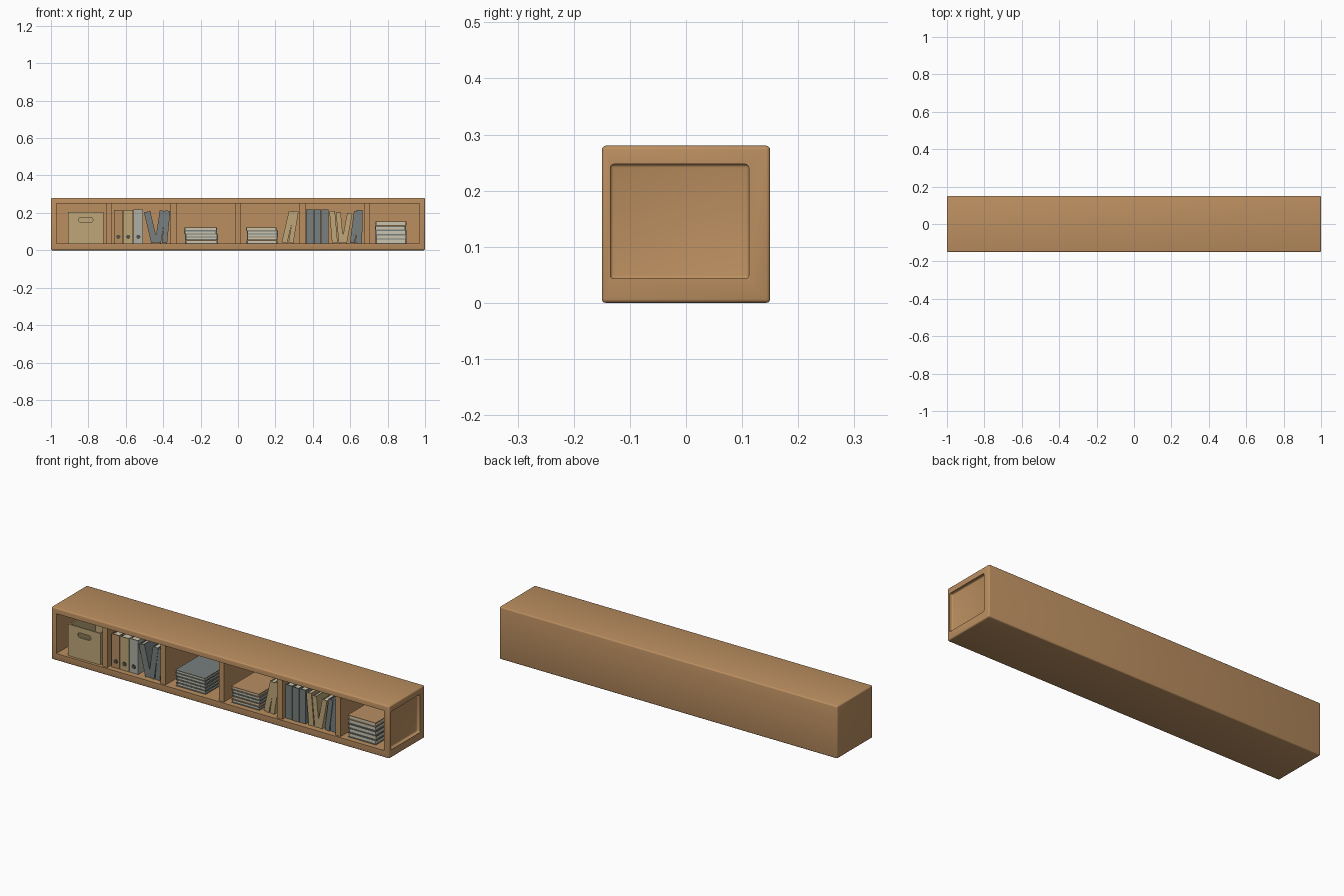
import bpy, bmesh, math, random
from mathutils import Matrix, Vector

if "Cube" in bpy.data.objects:
    bpy.data.objects.remove(bpy.data.objects["Cube"])

random.seed(4)
FLOOR = 0.037          # height of the compartment floor
FRONT = -0.122         # front face of the books


def material(name, col):
    m = bpy.data.materials.new(name)
    m.diffuse_color = (*col, 1)
    m.use_nodes = True
    m.node_tree.nodes["Principled BSDF"].inputs["Base Color"].default_value = m.diffuse_color
    return m


WOOD = material("warm wood", (0.50, 0.275, 0.118))
TAN = material("tan cover", (0.47, 0.27, 0.12))
BEIGE = material("beige card", (0.52, 0.385, 0.19))
GREY = material("grey cover", (0.185, 0.215, 0.21))
PALE = material("pale grey cover", (0.42, 0.43, 0.37))
PAGE = material("paper", (0.60, 0.56, 0.42))
DARK = material("dark metal", (0.09, 0.08, 0.065))


def add_box(bm, lo, hi, mat=0):
    geo = bmesh.ops.create_cube(bm, size=1)
    lo, hi = Vector(lo), Vector(hi)
    for v in geo["verts"]:
        v.co = Vector([(lo[i] + hi[i]) / 2 + v.co[i] * (hi[i] - lo[i]) for i in range(3)])
    for f in {f for v in geo["verts"] for f in v.link_faces}:
        f.material_index = mat
    return geo["verts"]


def finish(name, bm, mats):
    me = bpy.data.meshes.new(name)
    bm.to_mesh(me)
    bm.free()
    ob = bpy.data.objects.new(name, me)
    bpy.context.collection.objects.link(ob)
    for m in mats:
        me.materials.append(m)
    return ob


def box(name, lo, hi, mat, bevel=0.0):
    bm = bmesh.new()
    add_box(bm, lo, hi)
    if bevel:
        bmesh.ops.bevel(bm, geom=bm.edges[:], offset=bevel, segments=3,
                        profile=0.5, affect='EDGES')
    return finish(name, bm, [mat])


def cut(ob, cutter):
    cutter.hide_render = True
    mod = ob.modifiers.new("cut", 'BOOLEAN')
    mod.object, mod.operation, mod.solver = cutter, 'DIFFERENCE', 'EXACT'
    bpy.context.view_layer.objects.active = ob
    bpy.ops.object.modifier_apply(modifier=mod.name)
    bpy.data.objects.remove(cutter)


def smooth(ob):
    bpy.ops.object.select_all(action='DESELECT')
    ob.select_set(True)
    bpy.context.view_layer.objects.active = ob
    bpy.ops.object.shade_smooth_by_angle(angle=math.radians(35))


# case: rounded block with one long cavity and a recessed right end
case = box("case", (-1, -0.15, 0), (1, 0.15, 0.28), WOOD, 0.007)
cut(case, box("cavity_cutter", (-0.97, -0.3, FLOOR), (0.97, 0.125, 0.25), WOOD))
cut(case, box("end_cutter", (0.982, -0.135, 0.043), (1.2, 0.112, 0.247), WOOD, 0.006))
smooth(case)

# dividers, set slightly back from the front
for i in range(-2, 3):
    x = i * 0.345
    box(f"divider_{i + 3}", (x - 0.015, -0.14, FLOOR - 0.002), (x + 0.015, 0.127, 0.252), WOOD)

# storage box, open on top, with a slotted handle
crate = box("storage_box", (-0.91, -0.135, FLOOR), (-0.72, 0.09, 0.205), BEIGE)
cut(crate, box("inside_cutter", (-0.902, -0.127, FLOOR + 0.008), (-0.728, 0.082, 0.3), BEIGE))
bm = bmesh.new()
ring = []
for k in range(24):
    a = math.tau * (k + 0.5) / 24
    side = 0.026 if math.cos(a) > 0 else -0.026
    ring.append(bm.verts.new((-0.815 + side + 0.013 * math.cos(a), -0.16,
                              0.163 + 0.013 * math.sin(a))))
face = bm.faces.new(ring)
ext = bmesh.ops.extrude_face_region(bm, geom=[face])
bmesh.ops.translate(bm, vec=(0, 0.05, 0),
                    verts=[g for g in ext["geom"] if isinstance(g, bmesh.types.BMVert)])
bmesh.ops.recalc_face_normals(bm, faces=bm.faces[:])
cut(crate, finish("handle_cutter", bm, [BEIGE]))


def book(name, xb, xt, w, h, mat, ring=False):
    """Upright or leaning book: bottom centre xb, top centre xt."""
    d, t = 0.19, 0.004
    bm = bmesh.new()
    add_box(bm, (-w / 2, 0, 0), (w / 2, t, h))                    # spine
    add_box(bm, (-w / 2, t, 0), (-w / 2 + t, d, h))               # boards
    add_box(bm, (w / 2 - t, t, 0), (w / 2, d, h))
    add_box(bm, (-w / 2 + t, t, 0.003), (w / 2 - t, d - 0.005, h - 0.005), 1)
    if ring:                                                      # finger ring
        m = Matrix.Translation((0, -0.001, 0.035)) @ Matrix.Rotation(math.pi / 2, 4, 'X')
        geo = bmesh.ops.create_cone(bm, cap_ends=True, segments=20, radius1=0.011,
                                    radius2=0.011, depth=0.004, matrix=m)
        for f in {f for v in geo["verts"] for f in v.link_faces}:
            f.material_index = 2
    bm.transform(Matrix.Rotation(math.atan2(xt - xb, h), 4, 'Y'))
    low = min(v.co.z for v in bm.verts)
    bmesh.ops.translate(bm, vec=(xb, FRONT + random.uniform(0, 0.006), FLOOR - low),
                        verts=bm.verts[:])
    finish(name, bm, [mat, PAGE, DARK])


# (bottom x, top x, width, height, colour, ring)
rows = [
    # second compartment: binders and leaning books
    (-0.640, -0.640, 0.046, 0.178, TAN, True),
    (-0.587, -0.587, 0.052, 0.178, BEIGE, True),
    (-0.533, -0.533, 0.052, 0.180, PALE, True),
    (-0.447, -0.487, 0.034, 0.170, GREY, False),
    (-0.428, -0.402, 0.032, 0.174, GREY, False),
    (-0.393, -0.376, 0.028, 0.174, GREY, False),
    # fourth compartment
    (0.248, 0.288, 0.030, 0.172, BEIGE, False),
    (0.283, 0.311, 0.026, 0.172, BEIGE, False),
    # fifth compartment
    (0.383, 0.383, 0.040, 0.180, GREY, False),
    (0.425, 0.425, 0.038, 0.180, GREY, False),
    (0.465, 0.465, 0.038, 0.180, GREY, False),
    (0.518, 0.503, 0.030, 0.172, BEIGE, False),
    (0.552, 0.536, 0.026, 0.165, BEIGE, False),
    (0.568, 0.598, 0.028, 0.160, BEIGE, False),
    (0.611, 0.633, 0.026, 0.170, GREY, False),
    (0.646, 0.650, 0.034, 0.178, GREY, False),
]
for i, r in enumerate(rows):
    book(f"book_{i + 1}", *r)


def stack(name, x0, x1, top, n, covers):
    """Pile of flat books with thin covers and inset pages."""
    t = (top - FLOOR) / n
    for k in range(n):
        z, s = FLOOR + k * t, random.uniform(-0.004, 0.004)
        a, b, y0, y1 = x0 + s, x1 + s, FRONT + abs(s), 0.085 + s
        bm = bmesh.new()
        add_box(bm, (a, y0, z), (b, y1, z + 0.003))
        add_box(bm, (a, y0, z + t - 0.004), (b, y1, z + t - 0.0005))
        add_box(bm, (a, y1 - 0.003, z + 0.003), (b, y1, z + t - 0.004))
        add_box(bm, (a + 0.004, y0 + 0.004, z + 0.003), (b - 0.004, y1 - 0.003, z + t - 0.004), 1)
        finish(f"{name}_{k + 1}", bm, [covers[k % len(covers)], PAGE])


# three piles of flat books
stack("left_pile", -0.285, -0.11, 0.122, 5, [GREY])
stack("middle_pile", 0.045, 0.21, 0.122, 5, [GREY, TAN, GREY, GREY, TAN])
stack("right_pile", 0.735, 0.90, 0.155, 5, [GREY, GREY, GREY, GREY, TAN])
